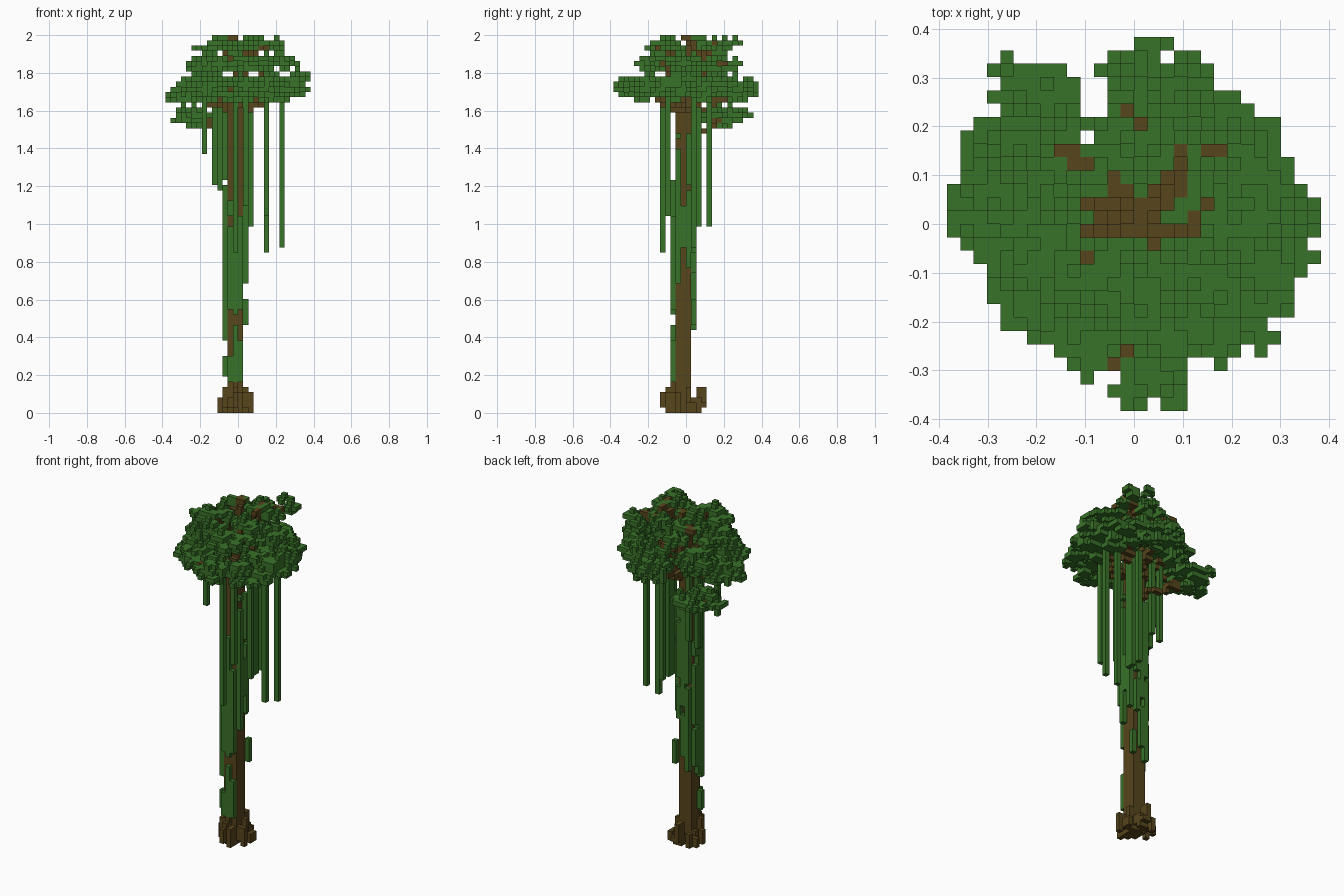
import bpy, bmesh, random
from mathutils import Vector

cube = bpy.data.objects.get("Cube")
if cube:
    bpy.data.objects.remove(cube)

random.seed(11)
V = 2 / 73          # edge of one block
cells = {}          # block position -> part name


def material(name, colour):
    m = bpy.data.materials.new(name)
    m.use_nodes = True
    m.diffuse_color = colour
    m.node_tree.nodes["Principled BSDF"].inputs["Base Color"].default_value = colour
    return m


leaf_green = material("leaf green", (0.040, 0.168, 0.021, 1))
bark_brown = material("bark brown", (0.095, 0.060, 0.012, 1))


def put(part, x, y, z):
    if -14 <= x <= 13 and -14 <= y <= 13 and 0 <= z <= 72:
        cells.setdefault((x, y, z), part)


def column(part, x, y, low, high):
    for z in range(low, high):
        put(part, x, y, z)


def branch(start, end):
    a, b = Vector(start), Vector(end)
    steps = int((b - a).length * 2)
    for i in range(steps + 1):
        p = a.lerp(b, i / steps)
        put("branches", round(p.x), round(p.y), round(p.z))


def leaf(x, y, z):
    if not (-4 <= x <= 1 and -1 <= y <= 1):
        put("canopy", x, y, z)


def tuft(x, y, z):
    for dx in (-1, 0, 1):
        for dy in (-1, 0, 1):
            if random.random() < (0.2 if dx and dy else 0.85):
                leaf(x + dx, y + dy, z)
    if random.random() < 0.5:
        leaf(x, y, z + 1)


def clump(cx, cy, cz, r, h):
    wanted = int(r * r * h * 0.48)
    while wanted:
        d = Vector([random.uniform(-1, 1) for _ in range(3)])
        if d.length < 1:
            tuft(round(cx + d.x * (r - 0.6)), round(cy + d.y * (r - 0.6)), round(cz + d.z * (h - 0.4)))
            wanted -= 1


# Trunk, thinner towards the crown
for x in range(-2, 1):
    for y in range(-2, 1):
        column("trunk", x, y, 0, 62)
for x in (-1, 0):
    for y in (-1, 0):
        column("trunk", x, y, 62, 68)

# Root flare with ragged outlying stubs
for x in range(-4, 3):
    for y in range(-4, 4):
        spread = max(abs(x + 1), abs(y + 1))
        if spread < 3:
            if random.random() < 0.75:
                column("roots", x, y, random.choice((0, 0, 1)), random.randint(2, 6))
        elif random.random() < 0.6 and abs(x + 1) + abs(y + 0.5) < 5:
            column("roots", x, y, random.randint(0, 1), random.randint(2, 5))
column("roots", -1, -5, 1, 4)
column("roots", -1, -4, 4, 5)

# Moss strips clinging to the trunk: x, y, low, high
strips = ((-2, -3, 6, 11), (-2, -3, 20, 41), (-1, -3, 5, 17), (-1, -3, 19, 45),
          (0, -3, 6, 14), (0, -3, 20, 38), (1, -2, 25, 54), (1, -1, 32, 40),
          (1, 0, 28, 54), (1, 1, 17, 22), (-3, -2, 7, 11), (-3, -2, 14, 44),
          (-3, -1, 15, 44), (-3, 0, 17, 44), (-2, 1, 16, 52), (-1, 1, 19, 52), (0, 1, 27, 52))
for x, y, low, high in strips:
    z = low
    while z < high:
        length = random.randint(7, 18)
        column("moss", x, y, z, min(z + length, high))
        z += length + random.choice((0, 0, 1, 2))

# Hanging vines: x, y, lowest block
for x, y, low in ((8, 1, 32), (5, 1, 31), (-1, -5, 31), (5, -4, 38), (2, 4, 36),
                  (2, 1, 36), (2, 2, 36), (-5, 2, 44), (-4, 0, 43),
                  (1, -4, 40), (-3, 2, 45), (-7, -2, 50)):
    column("vines", x, y, low, 61)

# Tiers of foliage: x, y, z, radius, half height
low_tier = ((-8, 7, 56.5, 5.3, 2.2),)
main_tier = ((9, -1, 63, 5, 2.7), (7, 4, 62, 4.6, 2.4), (1, 9, 62, 5, 2.6),
             (-9, 1, 61, 5.3, 2.4), (-6, -6, 62, 5.2, 2.6), (0, -9, 62.5, 5.2, 2.6),
             (6, -6, 62, 5.2, 2.6), (5, 5, 63, 4.8, 2.6), (-6, 4, 63, 4.6, 2.6))
middle_tier = ((7, 1, 67, 4.4, 2), (-6, -2, 66.5, 4.8, 2), (2, -6, 67, 4.8, 2), (0, 6, 67, 4.4, 2))
top_tier = ((4, -5, 70, 4.2, 1.4), (-4, -4, 70, 4.5, 1.4), (4, 6, 70.4, 4.4, 1.4),
            (-4, 3, 70, 3.8, 1.4), (3, 1, 71.4, 2.2, 1), (-2, 2, 71.4, 2.2, 1))

# Forked branches reach from the trunk into each clump
for tier, root in ((low_tier, 53), (main_tier, 57), (middle_tier, 62), (top_tier, 66)):
    for cx, cy, cz, r, h in tier:
        start = (-1 + (cx > 0), -1 + (cy > 0), root)
        fork = (cx * 0.7, cy * 0.7, cz - h + 0.6)
        branch(start, fork)
        for _ in range(2):
            branch(fork, (cx + random.uniform(-2, 2), cy + random.uniform(-2, 2), cz + 0.4))
for tier in (low_tier, main_tier, middle_tier, top_tier):
    for spec in tier:
        clump(*spec)

# Turn every part into a mesh of its exposed block faces
directions = [Vector(d) for d in ((1, 0, 0), (-1, 0, 0), (0, 1, 0), (0, -1, 0), (0, 0, 1), (0, 0, -1))]
for part in sorted(set(cells.values())):
    bm = bmesh.new()
    for pos, owner in cells.items():
        if owner != part:
            continue
        centre = Vector(pos) + Vector((0.5, 0.5, 0.5))
        for n in directions:
            if tuple(int(a + b) for a, b in zip(pos, n)) in cells:
                continue
            u = Vector((n.y, n.z, n.x)) / 2
            w = n.cross(u)
            mid = centre + n / 2
            corners = (mid + u + w, mid - u + w, mid - u - w, mid + u - w)
            bm.faces.new([bm.verts.new(c * V) for c in corners])
    bmesh.ops.remove_doubles(bm, verts=bm.verts, dist=V / 100)
    mesh = bpy.data.meshes.new(part)
    bm.to_mesh(mesh)
    bm.free()
    mesh.materials.append(leaf_green if part in ("canopy", "moss", "vines") else bark_brown)
    bpy.context.collection.objects.link(bpy.data.objects.new(part, mesh))
